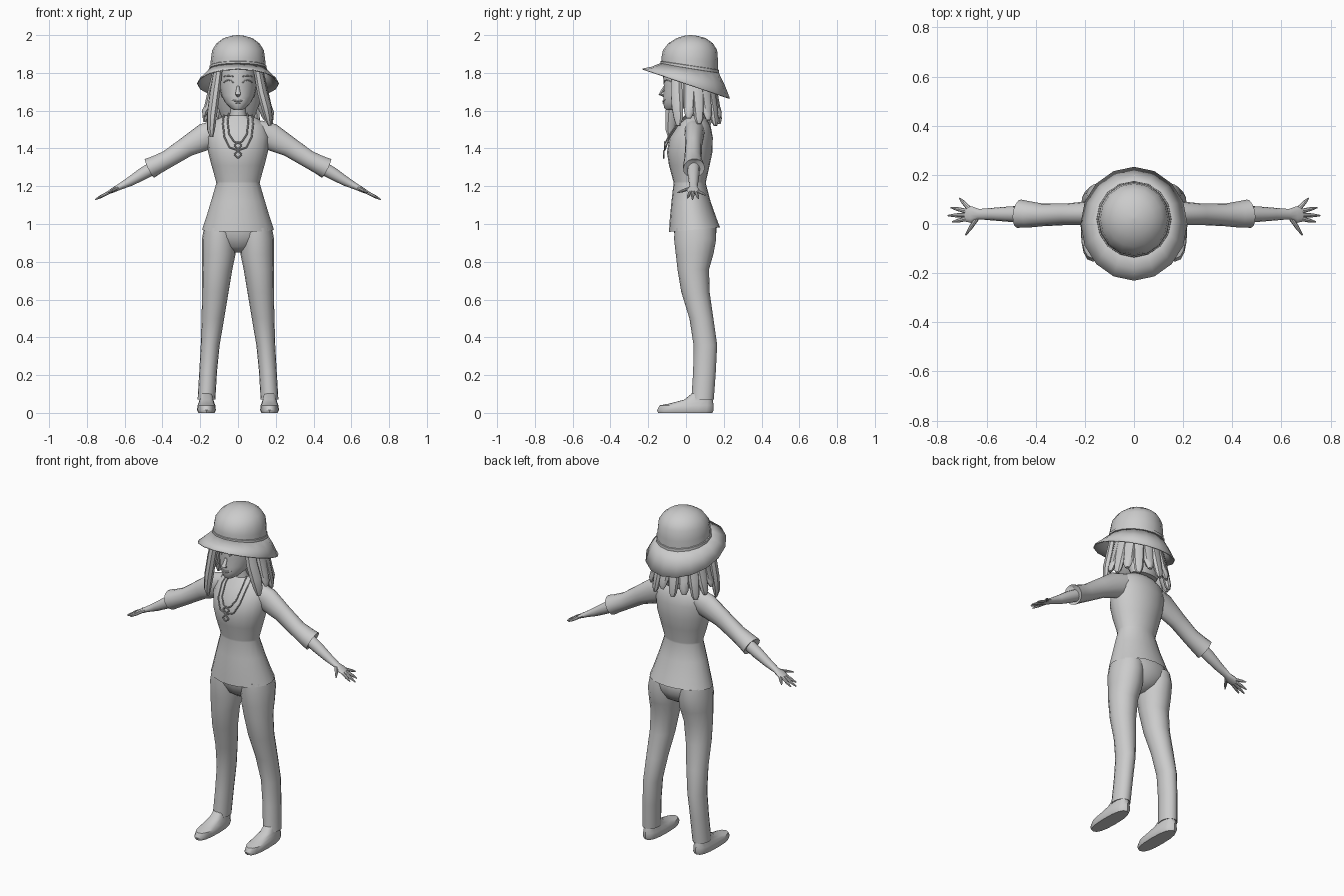
import bpy, math
from mathutils import Vector as V


def loft(name, rings, n=16, caps=(True, True), mirror=False, p=1.0):
    """Skin a list of elliptical rings (centre, u axis, v axis)."""
    def sp(a):
        return math.copysign(abs(a) ** p, a) if abs(a) > 1e-6 else 0
    verts, faces = [], []
    for c, u, v in rings:
        for i in range(n):
            a = 2 * math.pi * i / n
            verts.append(V(c) + V(u) * sp(math.cos(a)) + V(v) * sp(math.sin(a)))
    for r in range(len(rings) - 1):
        for i in range(n):
            j = (i + 1) % n
            faces.append((r * n + i, r * n + j, r * n + n + j, r * n + n + i))
    if caps[0]:
        faces.append(tuple(reversed(range(n))))
    if caps[1]:
        k = (len(rings) - 1) * n
        faces.append(tuple(range(k, k + n)))
    me = bpy.data.meshes.new(name)
    me.from_pydata(verts, [], faces)
    ob = bpy.data.objects.new(name, me)
    bpy.context.collection.objects.link(ob)
    if mirror:
        ob.modifiers.new("mirror", 'MIRROR').use_mirror_merge = False
    return ob


def flat(z, rx, yf, yb, tilt=0, cx=0):
    """Horizontal ring from front yf to back yb; tilt raises the back."""
    return ((cx, (yf + yb) / 2, z), (rx, 0, 0), (0, (yb - yf) / 2, tilt))


def tube(name, pts, sizes, up, n=8, mirror=False):
    """Tube along points; sizes are (sideways, along up) radii."""
    pts, rings = [V(q) for q in pts], []
    for i, q in enumerate(pts):
        t = (pts[min(i + 1, len(pts) - 1)] - pts[max(i - 1, 0)]).normalized()
        s = t.cross(V(up)).normalized()
        w = s.cross(t)
        rings.append((q, s * sizes[i][0], w * sizes[i][1]))
    return loft(name, rings, n, mirror=mirror)


def cord(name, pts, r, mirror=False):
    return tube(name, pts, [(r, r)] * len(pts), (0, 1, 0), 6, mirror)


# Tunic
loft("tunic", [
    flat(.97, .19, -.09, .18, .012), flat(1.03, .17, -.086, .16, .005),
    flat(1.12, .143, -.077, .13), flat(1.215, .115, -.066, .105),
    flat(1.225, .116, -.067, .106), flat(1.31, .14, -.09, .125),
    flat(1.38, .158, -.101, .14), flat(1.46, .165, -.087, .142),
    flat(1.52, .15, -.047, .13), flat(1.555, .11, -.022, .108),
    flat(1.575, .065, -.005, .085)], 20, (False, True))

# Sleeves with flared cuffs
tube("sleeve", [(.1, .045, 1.495), (.17, .044, 1.463), (.27, .04, 1.41), (.37, .037, 1.345),
                (.43, .039, 1.314), (.468, .042, 1.295), (.45, .042, 1.304)],
     [(.055, .06), (.05, .074), (.044, .055), (.046, .048), (.054, .051), (.058, .056), (.03, .03)],
     (0, 0, 1), 14, True)

# Forearms, palms and fingers
tube("forearm_and_palm", [(.4, .04, 1.325), (.5, .04, 1.268), (.57, .04, 1.226), (.63, .04, 1.195),
                          (.66, .038, 1.18), (.685, .04, 1.167)],
     [(.035, .036), (.032, .033), (.026, .025), (.021, .016), (.034, .013), (.03, .009)],
     (0, 0, 1), 12, True)
fingers = [(.672, .064, .71, .105), (.68, .052, .745, .067), (.682, .037, .757, .034),
           (.68, .022, .74, .008), (.64, .022, .685, -.045)]
for k, (x0, y0, x1, y1) in enumerate(fingers):
    ends = [V((x, y, 1.195 - .52 * (x - .63))) for x, y in ((x0, y0), (x1, y1))]
    tube(f"finger_{k}", [ends[0], ends[0].lerp(ends[1], .6), ends[1]],
         [(.010, .009), (.008, .008), (.003, .003)], (0, 0, 1), 8, True)

# Trousers: hips and legs
loft("trouser_hips", [
    flat(.85, .035, .01, .08), flat(.88, .10, -.035, .13), flat(.93, .165, -.058, .158),
    flat(.98, .18, -.068, .163), flat(1.06, .15, -.06, .135)], 20)
loft("trouser_leg", [
    flat(.98, .085, -.06, .155, 0, .095), flat(.92, .091, -.063, .16, 0, .1),
    flat(.84, .089, -.054, .145, 0, .102), flat(.76, .08, -.045, .122, 0, .11),
    flat(.64, .07, -.025, .125, 0, .12), flat(.5, .06, .018, .145, 0, .133),
    flat(.36, .05, .04, .165, 0, .147), flat(.22, .047, .038, .158, 0, .158),
    flat(.07, .047, .028, .147, 0, .167), flat(.075, .036, .04, .135, 0, .167)],
    16, mirror=True)

# Shoes
loft("shoe", [
    flat(0, .043, -.148, .14, 0, .167), flat(.015, .05, -.153, .146, 0, .167),
    flat(.04, .047, -.14, .146, 0, .167), flat(.058, .04, -.085, .142, .008, .167),
    flat(.075, .036, -.01, .138, .005, .167), flat(.11, .032, .04, .13, 0, .167)],
    16, mirror=True, p=.8)

# Head, neck, ears hidden by hair
loft("neck", [flat(1.54, .055, -.01, .09), flat(1.59, .042, -.005, .075),
              flat(1.66, .042, -.01, .08)], 14)
loft("head", [
    flat(1.603, .022, -.105, -.04), flat(1.615, .042, -.116, .0),
    flat(1.645, .07, -.12, .06), flat(1.68, .088, -.12, .11), flat(1.73, .098, -.117, .14),
    flat(1.79, .1, -.122, .15), flat(1.86, .095, -.11, .15)], 20)


def face(x, z, rx=.098):
    return (x, .012 - .134 * math.sqrt(1 - (x / rx) ** 2), z)


# Facial features
tube("nose", [(0, -.108, 1.735), (0, -.125, 1.705), (0, -.136, 1.688), (0, -.112, 1.674)],
     [(.007, .006), (.01, .009), (.015, .01), (.008, .004)], (0, -1, 0), 8)
cord("closed_eye", [face(x, 1.748 + .014 * (1 - ((x - .05) / .026) ** 2))
                    for x in (.024, .037, .05, .063, .076)], .003, True)
cord("eyebrow", [face(x, 1.785 - 6 * (x - .05) ** 2) for x in (.025, .04, .055, .075)], .003, True)
cord("smile", [(x, -.121 + 14 * x * x, 1.65 + 9 * x * x) for x in (-.032, -.018, 0, .018, .032)], .004)
cord("lower_lip", [(x, -.12 + 14 * x * x, 1.641 + 12 * x * x) for x in (-.016, 0, .016)], .004)

# Hair: inner mass and hanging locks
loft("hair_mass", [flat(1.56, .085, .04, .13), flat(1.64, .115, .0, .158),
                   flat(1.72, .122, -.035, .16), flat(1.83, .12, -.06, .158)], 18)
ends_z = [1.56, 1.53, 1.55, 1.52, 1.56, 1.53, 1.55, 1.52, 1.54, 1.57]
for k, zb in enumerate(ends_z):
    a = math.radians(-8 + k * 196 / 9)
    d = V((math.cos(a), math.sin(a), 0))
    path = [(d.x * r * 1.08, .035 + d.y * r * .86, z) for r, z in
            ((.105, 1.82), (.13, 1.7), (.148, 1.62), (.163, zb + .025), (.168, zb))]
    tube(f"hair_lock_{k}", path, [(.035, .02), (.034, .022), (.03, .021), (.024, .018), (.012, .008)], d, 8)
for name, path in (
        ("front_lock_long", [(-.105, -.055, 1.82), (-.122, -.07, 1.7), (-.138, -.078, 1.58),
                             (-.143, -.085, 1.5), (-.14, -.085, 1.46)]),
        ("front_lock_short", [(.105, -.05, 1.82), (.128, -.05, 1.7), (.15, -.045, 1.62),
                              (.163, -.04, 1.56), (.168, -.04, 1.52)])):
    tube(name, path, [(.03, .022), (.034, .026), (.034, .026), (.027, .02), (.012, .008)],
         (path[0][0], -.05, 0), 8)

# Hat: crown, band and sloping brim
loft("hat_crown", [
    flat(1.825, .147, -.13, .17, -.025), flat(1.87, .144, -.13, .17, -.012),
    flat(1.92, .137, -.122, .165), flat(1.957, .113, -.093, .142),
    flat(1.984, .077, -.05, .105), flat(1.996, .035, -.012, .06),
    flat(2.0, .006, .018, .03)], 16, (False, True))
loft("hat_band", [
    flat(1.822, .148, -.132, .171, -.025), flat(1.824, .152, -.136, .175, -.025),
    flat(1.838, .151, -.136, .175, -.023), flat(1.840, .146, -.132, .171, -.023)], 16, (False, False))
brim = loft("hat_brim", [
    flat(1.826, .145, -.13, .17, -.025), flat(1.785, .18, -.18, .2, -.045),
    flat(1.742, .215, -.23, .23, -.078)], 16, (False, False))
mod = brim.modifiers.new("thickness", 'SOLIDIFY')
mod.thickness, mod.offset = .006, 0


# Necklaces with diamond pendants
def necklace(name, half, r, drop):
    left = [(-x, y, z) for x, y, z in half[:-1]]
    cord(name, left + half[::-1], r)
    _, y, z = half[-1]
    s = .02
    for k in range(4):
        a, b = k * math.pi / 2, (k + 1) * math.pi / 2
        cord(f"{name}_pendant_{k}", [(s * math.sin(q), y - .004, z - drop + s * math.cos(q))
                                     for q in (a, b)], .004)


necklace("short_necklace", [(.05, .01, 1.585), (.055, -.04, 1.54), (.047, -.086, 1.475),
                            (.022, -.106, 1.437), (0, -.109, 1.428)], .004, .012)
necklace("long_necklace", [(.075, .02, 1.578), (.08, -.04, 1.53), (.072, -.087, 1.46),
                           (.045, -.107, 1.405), (0, -.114, 1.39)], .004, .022)

# Consistent normals and smooth shading
import bmesh
for ob in bpy.data.objects:
    bm = bmesh.new()
    bm.from_mesh(ob.data)
    bmesh.ops.recalc_face_normals(bm, faces=bm.faces)
    bm.to_mesh(ob.data)
    bm.free()
    ob.select_set(True)
    bpy.context.view_layer.objects.active = ob
bpy.ops.object.shade_smooth_by_angle(angle=math.radians(40))
